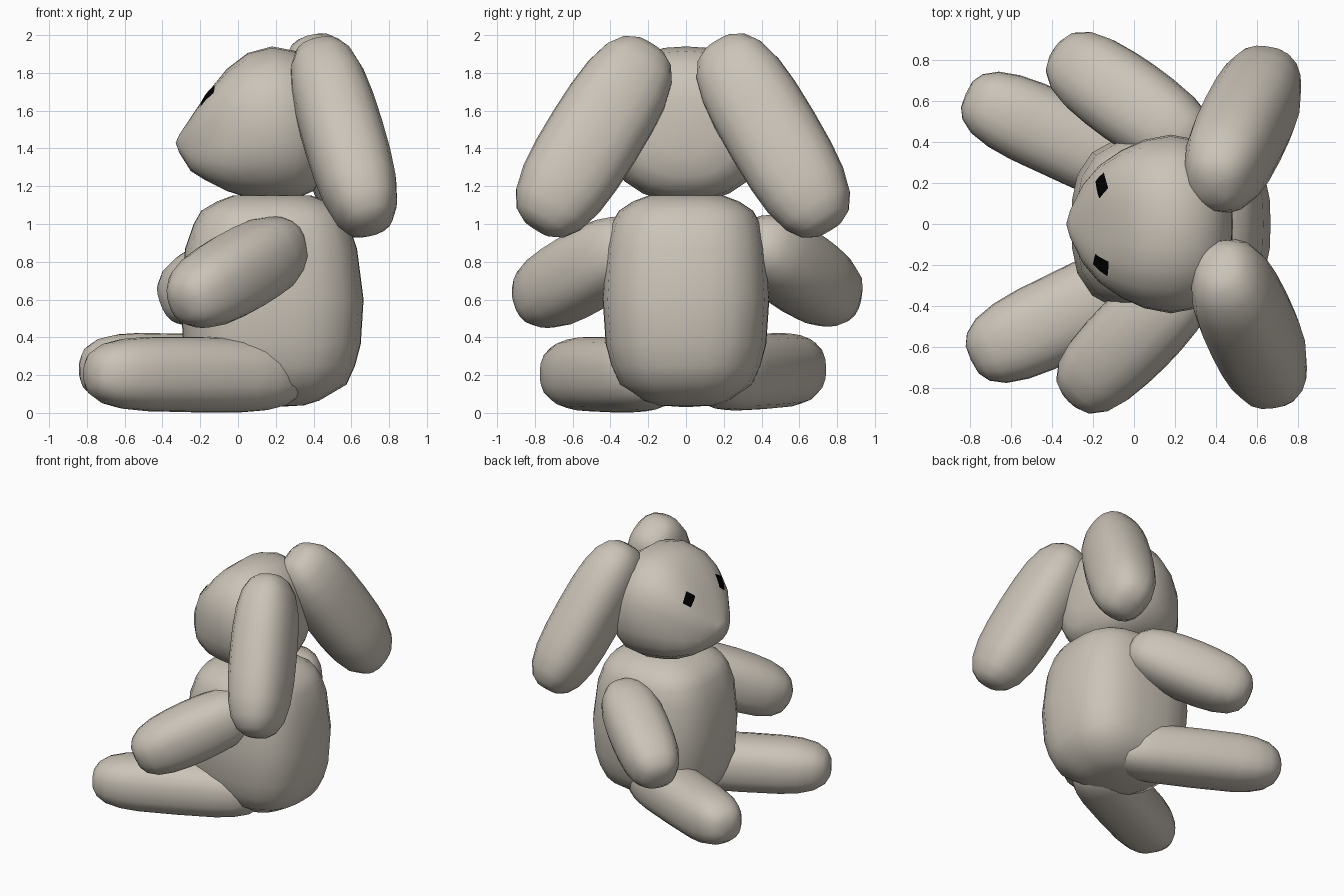
import bpy, bmesh, math
from mathutils import Vector
from mathutils.bvhtree import BVHTree

if "Cube" in bpy.data.objects:
    bpy.data.objects.remove(bpy.data.objects["Cube"])


def material(name, col):
    m = bpy.data.materials.new(name)
    m.diffuse_color = (*col, 1)
    m.use_nodes = True
    m.node_tree.nodes["Principled BSDF"].inputs["Base Color"].default_value = m.diffuse_color
    return m


PLUSH = material("beige plush", (0.60, 0.55, 0.48))
BLACK = material("black eye", (0.0, 0.0, 0.0))


def finish(name, bm, mat):
    bmesh.ops.recalc_face_normals(bm, faces=bm.faces)
    me = bpy.data.meshes.new(name)
    bm.to_mesh(me)
    ob = bpy.data.objects.new(name, me)
    bpy.context.collection.objects.link(ob)
    me.materials.append(mat)
    for p in me.polygons:
        p.use_smooth = True
    return ob


def loft(rings, start, end, u, v, segs=20):
    """Skin superellipse rings (centre, ru, rv, power) between two pole points."""
    bm = bmesh.new()
    loops = []
    for c, ru, rv, power in rings:
        loop = []
        for i in range(segs):
            a = 2 * math.pi * i / segs
            ca, sa = math.cos(a), math.sin(a)
            k = (abs(ca) ** power + abs(sa) ** power) ** (-1 / power)
            loop.append(bm.verts.new(c + u * (ru * k * ca) + v * (rv * k * sa)))
        loops.append(loop)
    for a, b in zip(loops, loops[1:]):
        for i in range(segs):
            j = (i + 1) % segs
            bm.faces.new((a[i], a[j], b[j], b[i]))
    for pole, loop in ((start, loops[0]), (end, loops[-1])):
        p = bm.verts.new(pole)
        for i in range(segs):
            bm.faces.new((p, loop[i], loop[(i + 1) % segs]))
    return bm


X, Y, Z = Vector((1, 0, 0)), Vector((0, 1, 0)), Vector((0, 0, 1))
# rounded, gently tapering end: (distance from tip / radius, radius fraction)
END = [(0.03, 0.34), (0.18, 0.59), (0.5, 0.80), (1.0, 0.93), (1.6, 0.985)]


def limb(name, centre, axis, length, ru, rv, across):
    """Stuffed sausage; ru is its radius square to both axis and across."""
    c, d = Vector(centre), Vector(axis).normalized()
    u = d.cross(across).normalized()
    v = d.cross(u)
    h, r = length / 2, max(ru, rv)
    half = [(-h + t * r, f) for t, f in END]
    prof = half + [(0, 1)] + [(-s, f) for s, f in reversed(half)]
    rings = [(c + d * s, ru * f, rv * f, 2.5) for s, f in prof]
    finish(name, loft(rings, c - d * h, c + d * h, u, v), PLUSH)


# body: (z, centre x, half depth, half width)
body = [(0.04, 0.18, 0.17, 0.15), (0.065, 0.18, 0.25, 0.23), (0.15, 0.18, 0.395, 0.35),
        (0.25, 0.18, 0.44, 0.395), (0.365, 0.18, 0.47, 0.425), (0.6, 0.18, 0.485, 0.441),
        (0.87, 0.175, 0.455, 0.425), (1.0, 0.175, 0.41, 0.395), (1.07, 0.175, 0.37, 0.355),
        (1.12, 0.18, 0.29, 0.28), (1.15, 0.18, 0.21, 0.2)]
rings = [(Vector((cx, 0, z)), rx, ry, 2.95) for z, cx, rx, ry in body]
finish("body", loft(rings, Vector((0.18, 0, 0.03)), Vector((0.18, 0, 1.16)), X, Y, 24), PLUSH)

# head: (x, bottom z, top z, half width, squareness), pointed at the nose
head = [(-0.31, 1.375, 1.475, 0.07, 2.2), (-0.25, 1.28, 1.565, 0.19, 2.8),
        (-0.17, 1.23, 1.685, 0.285, 3.6), (-0.06, 1.175, 1.82, 0.36, 3.0),
        (0.05, 1.14, 1.905, 0.41, 2.5), (0.18, 1.12, 1.94, 0.435, 2.35),
        (0.31, 1.135, 1.915, 0.41, 2.4), (0.4, 1.175, 1.85, 0.35, 2.4),
        (0.45, 1.25, 1.77, 0.27, 2.4), (0.475, 1.36, 1.67, 0.15, 2.4)]
rings = [(Vector((x, 0, (a + b) / 2)), w, (b - a) / 2, p) for x, a, b, w, p in head]
head_bm = loft(rings, Vector((-0.33, 0, 1.43)), Vector((0.482, 0, 1.52)), Y, Z, 24)
tree = BVHTree.FromBMesh(head_bm)
finish("head", head_bm, PLUSH)

# eyes: thin square patches laid on the head
EYES = {"near_eye": ((-0.19, -0.146, 1.66), (-0.117, -0.18, 1.73),
                     (-0.122, -0.249, 1.69), (-0.2, -0.195, 1.62)),
        "far_eye": ((-0.117, 0.17, 1.73), (-0.156, 0.12, 1.685),
                    (-0.166, 0.195, 1.63), (-0.112, 0.224, 1.66))}
core = Vector((0.18, 0, 1.53))
N = 4
for name, corners in EYES.items():
    A, B, C, D = [Vector(p) for p in corners]
    bm = bmesh.new()
    grid = []
    for i in range(N + 1):
        row = []
        for j in range(N + 1):
            ray = (A.lerp(B, i / N).lerp(D.lerp(C, i / N), j / N) - core).normalized()
            hit = tree.ray_cast(core + ray * 2, -ray)[0]
            row.append(bm.verts.new(hit + ray * 0.006))
        grid.append(row)
    for i in range(N):
        for j in range(N):
            bm.faces.new((grid[i][j], grid[i + 1][j], grid[i + 1][j + 1], grid[i][j + 1]))
    me = finish(name, bm, BLACK).data
    # make sure the patch faces outward
    mid = me.polygons[0]
    if mid.normal.dot(mid.center - core) < 0:
        me.flip_normals()

# legs, arms and ears (the two sides are posed slightly differently)
limb("near_leg", (-0.23, -0.395, 0.203), (0.9, 0.43, -0.01), 1.25, 0.217, 0.2, Z)
limb("far_leg", (-0.25, 0.378, 0.218), (0.91, -0.41, -0.03), 1.25, 0.205, 0.2, Z)
limb("near_arm", (0.0, -0.545, 0.745), (0.65, 0.65, 0.38), 0.93, 0.215, 0.215, Z)
limb("far_arm", (-0.02, 0.595, 0.752), (0.75, -0.53, 0.38), 0.93, 0.215, 0.215, Z)
limb("near_ear", (0.56, -0.488, 1.462), (0.25, -0.51, -0.82), 1.18, 0.255, 0.215, X)
limb("far_ear", (0.53, 0.462, 1.468), (0.25, 0.49, -0.83), 1.19, 0.25, 0.215, X)
